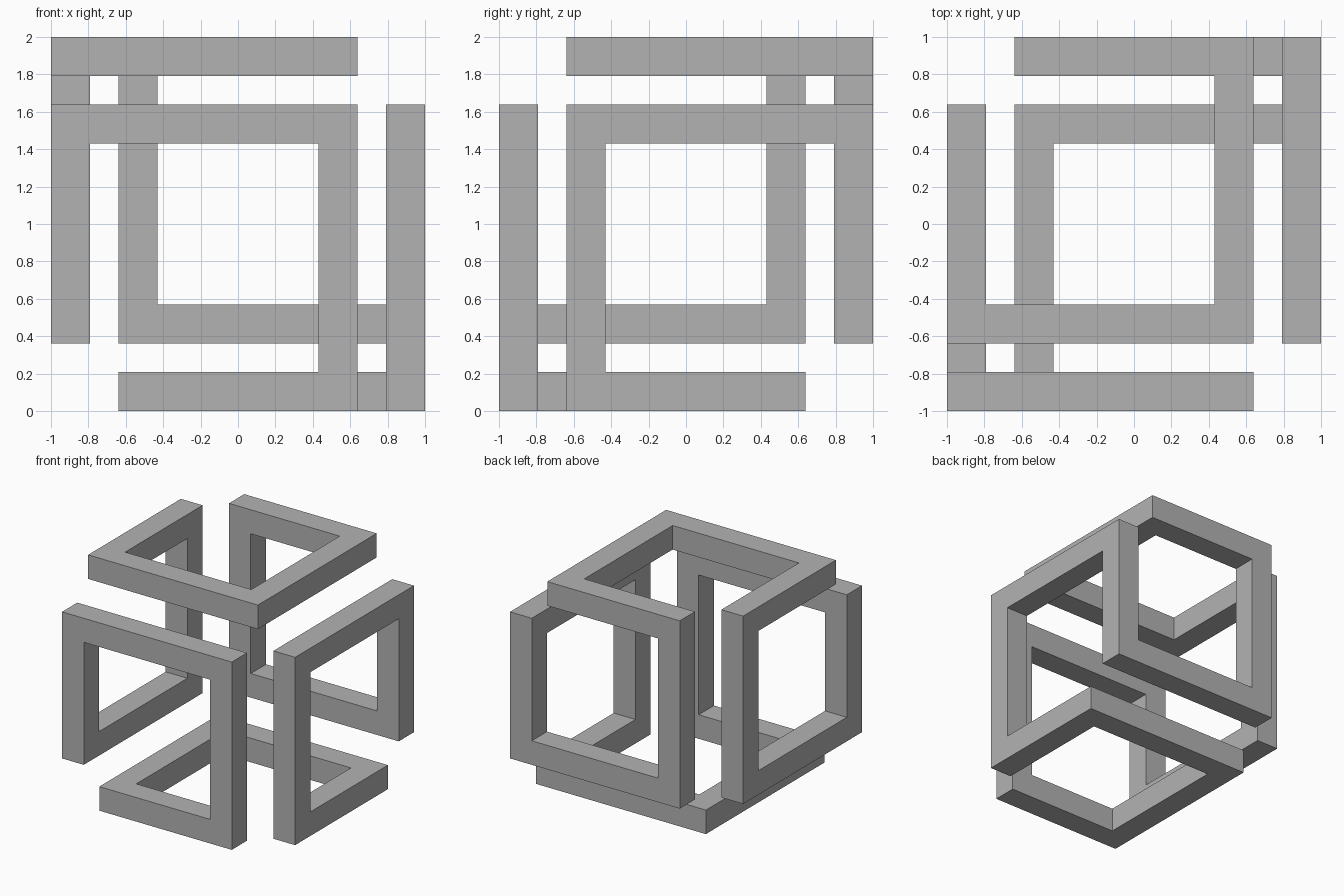
import bpy
import bmesh
from mathutils import Vector

cube = bpy.data.objects.get("Cube")
if cube:
    bpy.data.objects.remove(cube, do_unlink=True)

HALF = 0.105            # half the bar thickness
OUT = 1 - HALF          # centre line of the outer bars
INN = 0.64 - HALF       # centre line of the inner bars

# One closed centre line: three corners repeated by a six-fold turn and flip
path = []
corners = [Vector((INN, -OUT, -OUT)), Vector((INN, -OUT, INN)), Vector((-OUT, -OUT, INN))]
for _ in range(6):
    path += corners
    corners = [Vector((p.y, p.z, -p.x)) for p in corners]

# Mitred ring of four vertices at every corner
bm = bmesh.new()
rings = []
count = len(path)
for i, p in enumerate(path):
    d_in = (p - path[i - 1]).normalized()
    d_out = (path[(i + 1) % count] - p).normalized()
    side = d_in.cross(d_out)
    rings.append([bm.verts.new(p + HALF * (a * (d_in - d_out) + b * side))
                  for a in (-1, 1) for b in (-1, 1)])


def ring_vertex(ring, target, along):
    """Vertex of the ring that lies on the bar edge through target."""
    return min(ring, key=lambda v: (v.co - target).cross(along).length)


# Square bars between neighbouring rings
for i, p in enumerate(path):
    j = (i + 1) % count
    along = (path[j] - p).normalized()
    u = Vector((along.y, along.z, along.x))
    w = along.cross(u)
    section = [p + HALF * (a * u + b * w) for a, b in ((-1, -1), (1, -1), (1, 1), (-1, 1))]
    start = [ring_vertex(rings[i], t, along) for t in section]
    end = [ring_vertex(rings[j], t, along) for t in section]
    for k in range(4):
        n = (k + 1) % 4
        bm.faces.new((start[k], start[n], end[n], end[k]))

bmesh.ops.recalc_face_normals(bm, faces=bm.faces)
bmesh.ops.translate(bm, verts=bm.verts, vec=(0, 0, 1))
mesh = bpy.data.meshes.new("endless_square_bar")
bm.to_mesh(mesh)
bm.free()

# Plain grey
grey = bpy.data.materials.new("grey")
grey.use_nodes = True
colour = (0.45, 0.45, 0.45, 1)
grey.diffuse_color = colour
for node in grey.node_tree.nodes:
    if node.type == "BSDF_PRINCIPLED":
        node.inputs["Base Color"].default_value = colour
mesh.materials.append(grey)

frame = bpy.data.objects.new("endless_square_bar", mesh)
bpy.context.collection.objects.link(frame)
